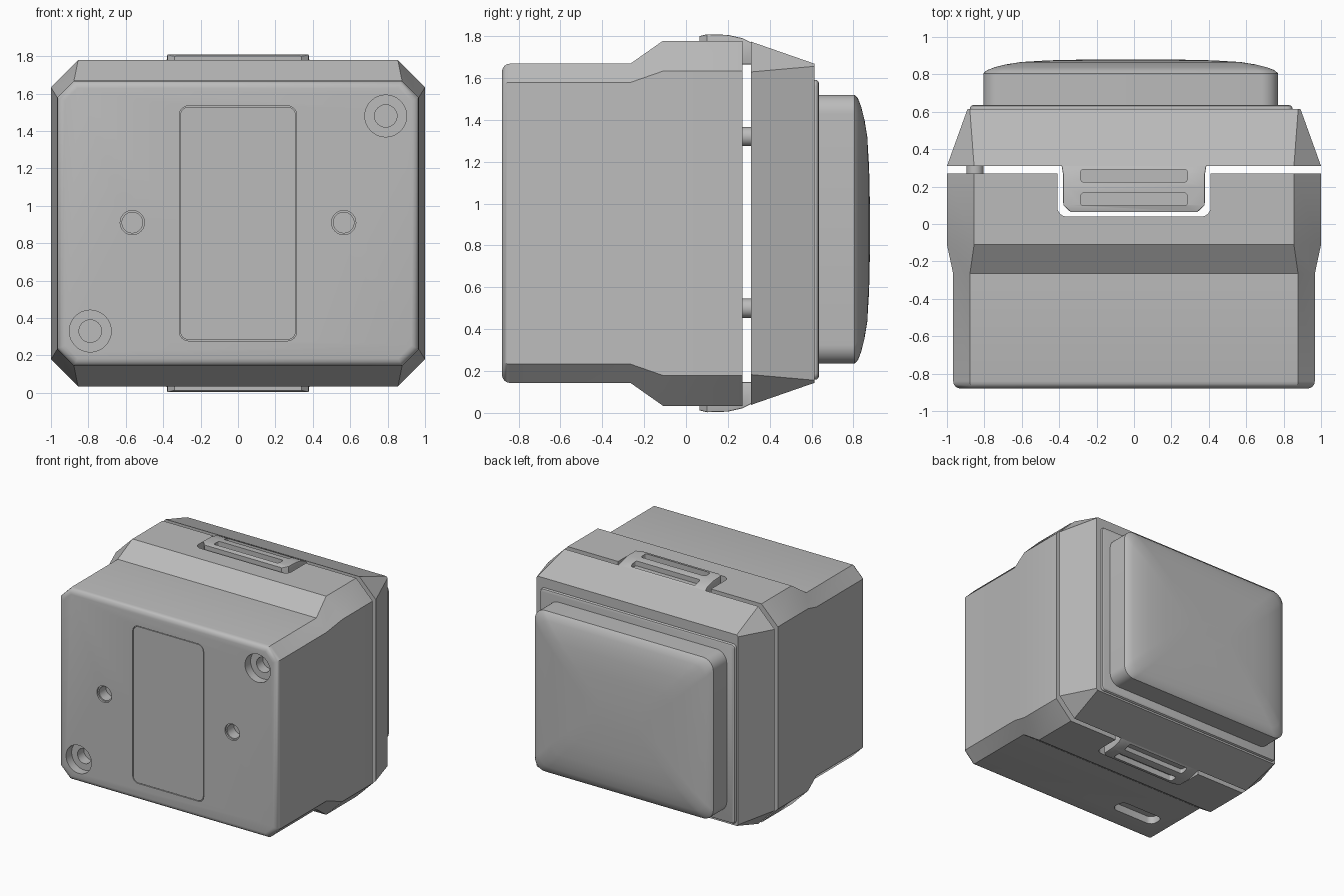
import bpy
import bmesh
import math

if "Cube" in bpy.data.objects:
    bpy.data.objects.remove(bpy.data.objects["Cube"])

MID = 0.906  # height of the horizontal symmetry plane

grey = bpy.data.materials.new("housing grey")
grey.use_nodes = True
grey.diffuse_color = (0.5, 0.5, 0.5, 1)
grey.node_tree.nodes["Principled BSDF"].inputs["Base Color"].default_value = (0.5, 0.5, 0.5, 1)


def outline(half_u, half_v, r, segments):
    """Rectangle with rounded corners; one segment gives a chamfer."""
    points = []
    for q in range(4):
        su = 1 if q in (0, 3) else -1
        sv = 1 if q in (0, 1) else -1
        for k in range(segments + 1):
            a = math.radians(90) * (q + k / segments)
            points.append((su * (half_u - r) + r * math.cos(a),
                           sv * (half_v - r) + r * math.sin(a)))
    return points


def loft(name, rings, segments=6, centre=(0, MID), axis="Y"):
    """Skin rings of (distance, half_u, half_v, radius[, centre_v]) along an axis."""
    bm = bmesh.new()
    loops = []
    for t, hu, hv, r, *cv in rings:
        v0 = cv[0] if cv else centre[1]
        loop = []
        for u, v in outline(hu, hv, r, segments):
            u, v = u + centre[0], v + v0
            loop.append(bm.verts.new((u, t, v) if axis == "Y" else (u, v, t)))
        loops.append(loop)
    for a, b in zip(loops, loops[1:]):
        for i in range(len(a)):
            j = (i + 1) % len(a)
            bm.faces.new((a[i], a[j], b[j], b[i]))
    bm.faces.new(loops[0])
    bm.faces.new(loops[-1])
    bmesh.ops.remove_doubles(bm, verts=bm.verts, dist=1e-5)
    bmesh.ops.recalc_face_normals(bm, faces=bm.faces)
    mesh = bpy.data.meshes.new(name)
    bm.to_mesh(mesh)
    bm.free()
    mesh.materials.append(grey)
    obj = bpy.data.objects.new(name, mesh)
    bpy.context.collection.objects.link(obj)
    return obj


def prism(name, start, end, hu, hv, r, centre=(0, MID), axis="Y", segments=6):
    return loft(name, [(start, hu, hv, r), (end, hu, hv, r)], segments, centre, axis)


def rod(name, start, end, radius, centre):
    return prism(name, start, end, radius, radius, radius, centre, segments=8)


def activate(obj):
    bpy.ops.object.select_all(action="DESELECT")
    obj.select_set(True)
    bpy.context.view_layer.objects.active = obj


def cut(target, cutter):
    mod = target.modifiers.new("cut", "BOOLEAN")
    mod.operation = "DIFFERENCE"
    mod.solver = "EXACT"
    mod.object = cutter
    activate(target)
    bpy.ops.object.modifier_apply(modifier=mod.name)
    bpy.data.objects.remove(cutter)


parts = []

# Main body: rounded front rim, narrow front, stepped out to a wider rear
rim = 0.04
rings = []
for k in range(5):
    a = math.radians(90) * k / 4
    inset = rim * (1 - math.sin(a))
    rings.append((-0.88 + rim * (1 - math.cos(a)), 0.967 - inset, 0.763 - inset, 0.09 - inset / 2))
rings += [(-0.265, 0.967, 0.763, 0.09), (-0.11, 1.0, 0.872, 0.145), (0.27, 1.0, 0.872, 0.145)]
body = loft("body", rings, segments=1)
parts.append(body)

# Hollow interior, open at the rear
cut(body, prism("cavity", -0.7, 0.4, 0.87, 0.68, 0.1))

# Notches for the latch tabs, top and bottom
for s in (1, -1):
    cut(body, prism("notch", MID + s * 0.6, MID + s * 1.0, 0.41, 0.2, 0.05, (0, 0.24), "Z"))

# Counterbored screw holes and the two mounting holes in the front
for x, z in ((0.79, 1.48), (-0.79, 0.33)):
    cut(body, rod("counterbore", -0.95, -0.81, 0.112, (x, z)))
    cut(body, rod("screw_hole", -0.95, -0.73, 0.06, (x, z)))
for x in (0.565, -0.565):
    cut(body, rod("mount_rim", -0.95, -0.865, 0.065, (x, 0.91)))
    cut(body, rod("mount_hole", -0.95, -0.78, 0.055, (x, 0.91)))

# Inlaid front panel with a fine seam
cut(body, prism("panel_recess", -0.95, -0.865, 0.314, 0.628, 0.05))
parts.append(prism("front_panel", -0.879, -0.86, 0.309, 0.623, 0.046))

# Slot in the underside
cut(body, prism("underside_slot", 0.0, 0.205, 0.2, 0.065, 0.05, (-0.56, -0.63), "Z"))

# Rear cover, tapering to an almost square back
parts.append(loft("rear_cover", [(0.31, 1.0, 0.868, 0.145), (0.615, 0.89, 0.762, 0.012)], 1))

# Latch tabs with two grip slots each
profile = [(0.065, 0.34, 1.800), (0.1, 0.378, 1.809), (0.2, 0.38, 1.806),
           (0.27, 0.38, 1.79), (0.33, 0.39, 1.76), (0.4, 0.39, 1.70)]
for s, label in ((1, "top"), (-1, "bottom")):
    rings = []
    for y, hx, top in profile:
        low = 1.665
        rings.append((y, hx, (top - low) / 2, 0.006, MID + s * ((top + low) / 2 - MID)))
    tab = loft(label + "_latch_tab", rings, 2)
    for y in (0.132, 0.258):
        cut(tab, prism("grip_slot", MID + s * 0.855, MID + s * 1.0, 0.285, 0.033, 0.015, (0, y), "Z"))
    parts.append(tab)

# Spacer pins bridging the gap between body and cover
for z in (0.5, 1.32):
    parts.append(rod("spacer_pin", 0.2, 0.33, 0.046, (-0.85, z)))

# Back plate and domed pad
parts.append(loft("back_plate", [(0.6, 0.862, 0.716, 0.03), (0.622, 0.862, 0.716, 0.03),
                                 (0.631, 0.857, 0.711, 0.026), (0.635, 0.847, 0.701, 0.02)],
                  4, (-0.015, 0.875)))
dome = [(0.62, 0), (0.805, 0), (0.822, 0.018), (0.838, 0.06), (0.853, 0.12),
        (0.866, 0.2), (0.875, 0.35), (0.88, 0.58)]
parts.append(loft("back_pad", [(y, 0.7875 - i, 0.6425 - i, max(0.09 - i / 20, 0.05)) for y, i in dome],
                  8, (-0.0175, 0.8775)))

# Smooth only the gentle curves
for obj in parts:
    activate(obj)
    bpy.ops.object.shade_smooth_by_angle(angle=math.radians(25))
